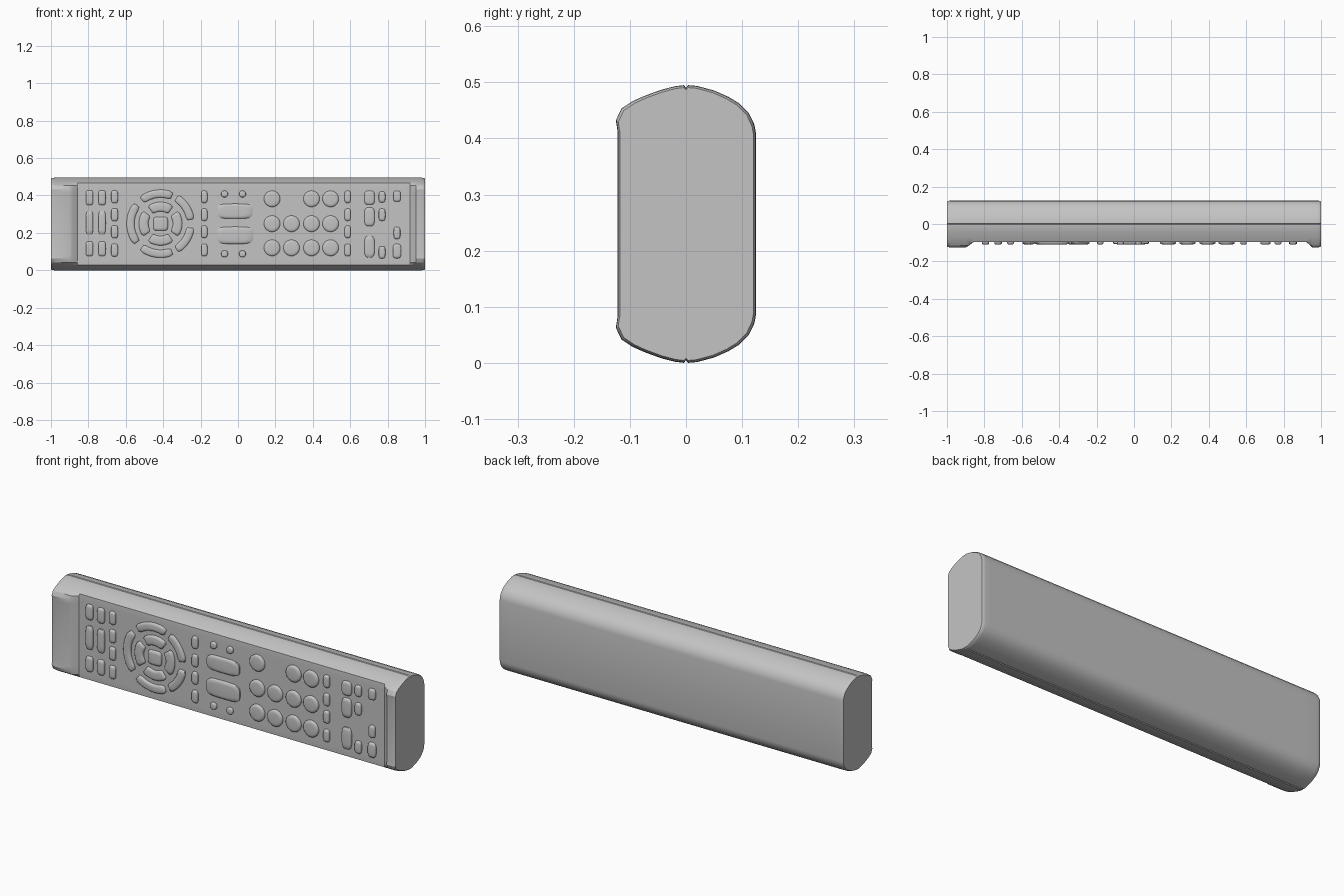
import bpy, bmesh, math

cube = bpy.data.objects.get("Cube")
if cube:
    bpy.data.objects.remove(cube, do_unlink=True)

grey = bpy.data.materials.new("light_grey")
grey.use_nodes = True
GREY = (0.55, 0.55, 0.55, 1)
grey.diffuse_color = GREY
grey.node_tree.nodes["Principled BSDF"].inputs["Base Color"].default_value = GREY

MID = 0.2475      # centre height
FACE = -0.096     # y of the recessed keypad face


def finish(bm, name, angle=35):
    bmesh.ops.recalc_face_normals(bm, faces=bm.faces)
    mesh = bpy.data.meshes.new(name)
    bm.to_mesh(mesh)
    bm.free()
    mesh.materials.append(grey)
    ob = bpy.data.objects.new(name, mesh)
    bpy.context.collection.objects.link(ob)
    bpy.ops.object.select_all(action='DESELECT')
    ob.select_set(True)
    bpy.context.view_layer.objects.active = ob
    bpy.ops.object.shade_smooth_by_angle(angle=math.radians(angle))
    return ob


def loft(bm, rings):
    """Skin a list of equal closed rings and cap both ends."""
    loops = [[bm.verts.new(p) for p in ring] for ring in rings]
    n = len(loops[0])
    for a, b in zip(loops, loops[1:]):
        for i in range(n):
            j = (i + 1) % n
            bm.faces.new((a[i], a[j], b[j], b[i]))
    bm.faces.new(loops[0])
    bm.faces.new(loops[-1])


# Casing: half profile (y, height from centre) with a seam groove at y = 0
half = [(-.122, .165), (-.125, .185), (-.115, .206), (-.095, .219), (-.075, .228),
        (-.045, .239), (-.02, .2455), (-.004, .2475), (0, .243), (.004, .2475),
        (.02, .246), (.05, .238), (.075, .227), (.095, .215), (.112, .198),
        (.122, .177), (.125, .16)]
profile = half + [(y, -h) for y, h in reversed(half)]
# Stations: x, scale, front limit (the middle is recessed)
stations = [(-1, .965, -.2), (-.992, .992, -.2), (-.98, 1, -.2), (-.9, 1, -.2),
            (-.885, 1, -.117), (-.857, 1, FACE), (.92, 1, FACE), (.94, 1, -.112),
            (.952, 1, -.2), (.982, 1, -.2), (.994, .992, -.2), (1, .965, -.2)]
bm = bmesh.new()
loft(bm, [[(x, max(y, lim) * s, MID + h * (1 - (1 - s) / 2)) for y, h in profile]
          for x, s, lim in stations])
finish(bm, "casing", 30)


def button(bm, x, z, w, h, power=3.0, rise=.013):
    """Domed key with a superellipse outline standing on the keypad face."""
    n = 24
    outline = []
    for i in range(n):
        a = 2 * math.pi * i / n
        c, s = math.cos(a), math.sin(a)
        outline.append((math.copysign(abs(c) ** (2 / power), c) * w / 2,
                        math.copysign(abs(s) ** (2 / power), s) * h / 2))
    tiers = [(1, -.01), (1, rise * .55), (.9, rise * .88), (.65, rise)]
    loft(bm, [[(x + u * k, FACE - d, z + v * k) for u, v in outline] for k, d in tiers])


def button_set(name, keys, power=3.0):
    bm = bmesh.new()
    for key in keys:
        button(bm, *key, power=power)
    finish(bm, name, 50)


ROWS4 = (.393, .297, .206, .108)

# Function keys at the left end of the front
keys = [(x, z, .04, h) for x in (-.794, -.727)
        for z, h in ((.388, .08), (.254, .125), (.115, .08))]
keys += [(-.66, z, .036, .068) for z in ROWS4]
button_set("function_keys", keys, 4)

# Narrow key columns
button_set("narrow_keys", [(x, z, .033, .065) for x in (-.18, .586) for z in ROWS4], 4)

# Channel and volume rockers
button_set("rocker_keys", [(-.016, .316, .19, .08), (-.016, .187, .195, .092)], 4)

# Small round keys above and below the rockers
button_set("small_round_keys", [(x, z, .036, .036) for x in (-.072, .024)
                                for z in (.408, .088)], 2.2)

# Number pad, with one gap in the top row
button_set("number_keys", [(x, z, .087, .087) for z in (.382, .249, .12)
                           for x in (.182, .286, .393, .495)
                           if not (z > .3 and .2 < x < .3)], 2)

# Keys at the right end of the front
button_set("end_keys", [(.703, .388, .055, .075), (.703, .286, .055, .1),
                        (.703, .126, .055, .115), (.77, .392, .036, .058),
                        (.77, .297, .036, .065), (.77, .096, .036, .065),
                        (.85, .396, .04, .058), (.85, .2, .036, .065),
                        (.85, .103, .045, .078)], 3.5)

# Navigation pad: centre key and four direction keys
NX, NZ = -.414, .249
button_set("centre_key", [(NX, NZ, .078, .074)], 5)


def arc_key(bm, r0, r1, a0, a1, rise=.013):
    """Curved key between two radii and two angles in degrees."""
    steps = 10
    mid_r, mid_a = (r0 + r1) / 2, (a0 + a1) / 2

    def ring(inset, d):
        da = math.degrees(inset / mid_r)
        pts = []
        for r, order in ((r1 - inset, 1), (r0 + inset, -1)):
            for i in range(steps + 1)[::order]:
                t = i / steps
                # shorten both ends of the inner and outer edge for round corners
                a = a0 + da + (a1 - a0 - 2 * da) * t
                a = math.radians(a)
                end = .006 if i in (0, steps) else 0
                rr = r - order * end
                pts.append((NX + rr * math.cos(a), FACE - d, NZ + rr * math.sin(a)))
        return pts
    loft(bm, [ring(0, -.01), ring(0, rise * .55), ring(.004, rise * .88), ring(.012, rise)])


bm = bmesh.new()
for a in (0, 90, 180, 270):
    arc_key(bm, .066, .116, a - 36, a + 36)
finish(bm, "direction_keys", 50)

# Outer ring of curved keys
bm = bmesh.new()
for a0, a1 in ((68, 128), (8, 58), (-58, -8), (-128, -68), (142, 218)):
    arc_key(bm, .14, .182, a0, a1)
finish(bm, "ring_keys", 50)
